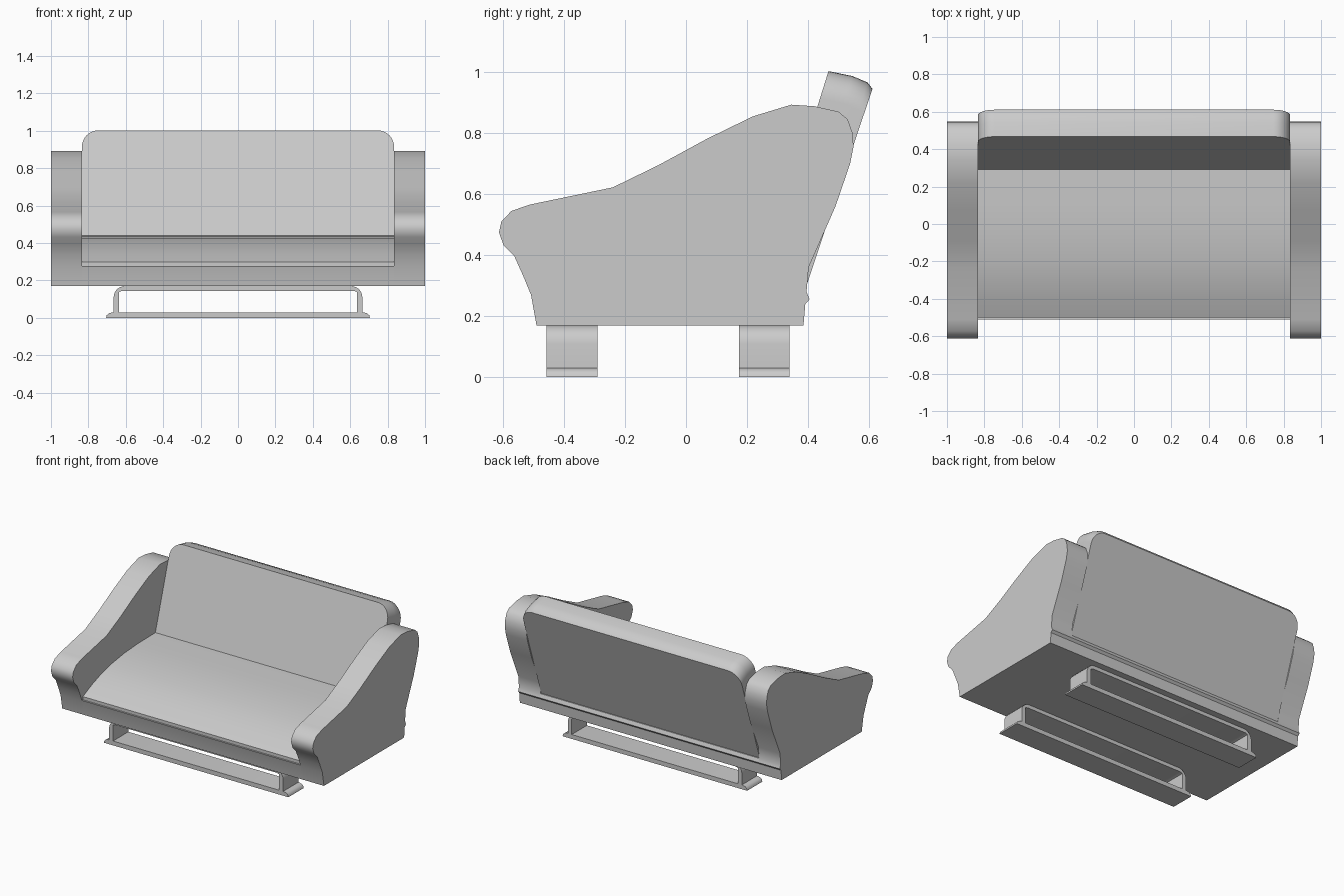
import bpy, bmesh
from math import sin, cos, pi, radians

if "Cube" in bpy.data.objects:
    bpy.data.objects.remove(bpy.data.objects["Cube"])


def finish(name, bm):
    bmesh.ops.recalc_face_normals(bm, faces=bm.faces)
    mesh = bpy.data.meshes.new(name)
    bm.to_mesh(mesh)
    bm.free()
    obj = bpy.data.objects.new(name, mesh)
    bpy.context.collection.objects.link(obj)
    bpy.ops.object.select_all(action='DESELECT')
    obj.select_set(True)
    bpy.context.view_layer.objects.active = obj
    bpy.ops.object.shade_smooth_by_angle(angle=radians(38))
    return obj


def loft(name, rings):
    bm = bmesh.new()
    loops = [[bm.verts.new(p) for p in ring] for ring in rings]
    n = len(loops[0])
    for a, b in zip(loops, loops[1:]):
        for i in range(n):
            j = (i + 1) % n
            bm.faces.new((a[i], a[j], b[j], b[i]))
    bm.faces.new(loops[0])
    bm.faces.new(loops[-1])
    return finish(name, bm)


def side_prism(name, profile, x0, x1):
    return loft(name, [[(x, y, z) for y, z in profile] for x in (x0, x1)])


def front_prism(name, profile, y0, y1):
    return loft(name, [[(x, y, z) for x, z in profile] for y in (y0, y1)])


# shared lower rear edge with a small lip
rear_lip = [(0.395, 0.28), (0.405, 0.255), (0.391, 0.24), (0.385, 0.17)]

# arms
arm = [(-0.49, 0.17), (-0.508, 0.27), (-0.535, 0.335), (-0.563, 0.397),
       (-0.598, 0.432), (-0.613, 0.475), (-0.605, 0.51), (-0.572, 0.545),
       (-0.51, 0.566), (-0.24, 0.622), (-0.09, 0.695), (0.07, 0.782),
       (0.22, 0.855), (0.345, 0.893), (0.42, 0.888), (0.50, 0.87),
       (0.53, 0.845), (0.546, 0.80), (0.549, 0.755), (0.538, 0.70),
       (0.49, 0.56), (0.402, 0.36)] + rear_lip
for side, s in (("left", -1), ("right", 1)):
    side_prism(side + "_arm", arm, s * 0.835, s * 1.0)

# base between the arms
base = [(-0.49, 0.17), (-0.508, 0.27), (-0.511, 0.278)] + rear_lip
side_prism("base", base, -0.835, 0.835)

# crowned seat cushion
seat = [(-0.50, 0.27), (-0.50, 0.30), (-0.40, 0.345), (-0.30, 0.38),
        (-0.20, 0.405), (-0.05, 0.427), (0.10, 0.437), (0.32, 0.44),
        (0.32, 0.27)]
side_prism("seat", seat, -0.835, 0.835)

# leaning backrest: rounded outlines lofted from front to back
layers = [((0.238, 0.27), (0.467, 1.003), 0.09), ((0.30, 0.27), (0.545, 0.987), 0.09),
          ((0.36, 0.27), (0.595, 0.966), 0.09), ((0.385, 0.27), (0.611, 0.945), 0.09)]
rings = []
for (yb, zb), (yt, zt), r in layers:
    corner = [(0.835 - r + r * cos(k * pi / 16), zt - r + r * sin(k * pi / 16))
              for k in range(9)]
    half = [(0.835, zb)] + corner
    outline = half + [(-x, z) for x, z in reversed(half)]
    rings.append([(x, yb + (yt - yb) * (z - zb) / (zt - zb), z) for x, z in outline])
loft("backrest", rings)

# sled legs: an arch standing on a flared runner
outer = [(0.665, 0.03)] + [(0.605 + 0.06 * cos(k * pi / 12), 0.11 + 0.06 * sin(k * pi / 12))
                           for k in range(7)]
inner = [(0.617, 0.145), (0.635, 0.139), (0.635, 0.03)]
arch_half_in = list(reversed(inner))
arch = outer + [(-x, z) for x, z in reversed(outer)] \
    + [(-x, z) for x, z in arch_half_in] + inner
foot = [(0.705, 0.0), (0.702, 0.014), (0.69, 0.025), (0.67, 0.03)]
runner = foot + [(-x, z) for x, z in reversed(foot)]
for name, y0, y1 in (("front", -0.457, -0.29), ("rear", 0.174, 0.34)):
    front_prism(name + "_leg_arch", arch, y0, y1)
    front_prism(name + "_leg_runner", runner, y0, y1)
